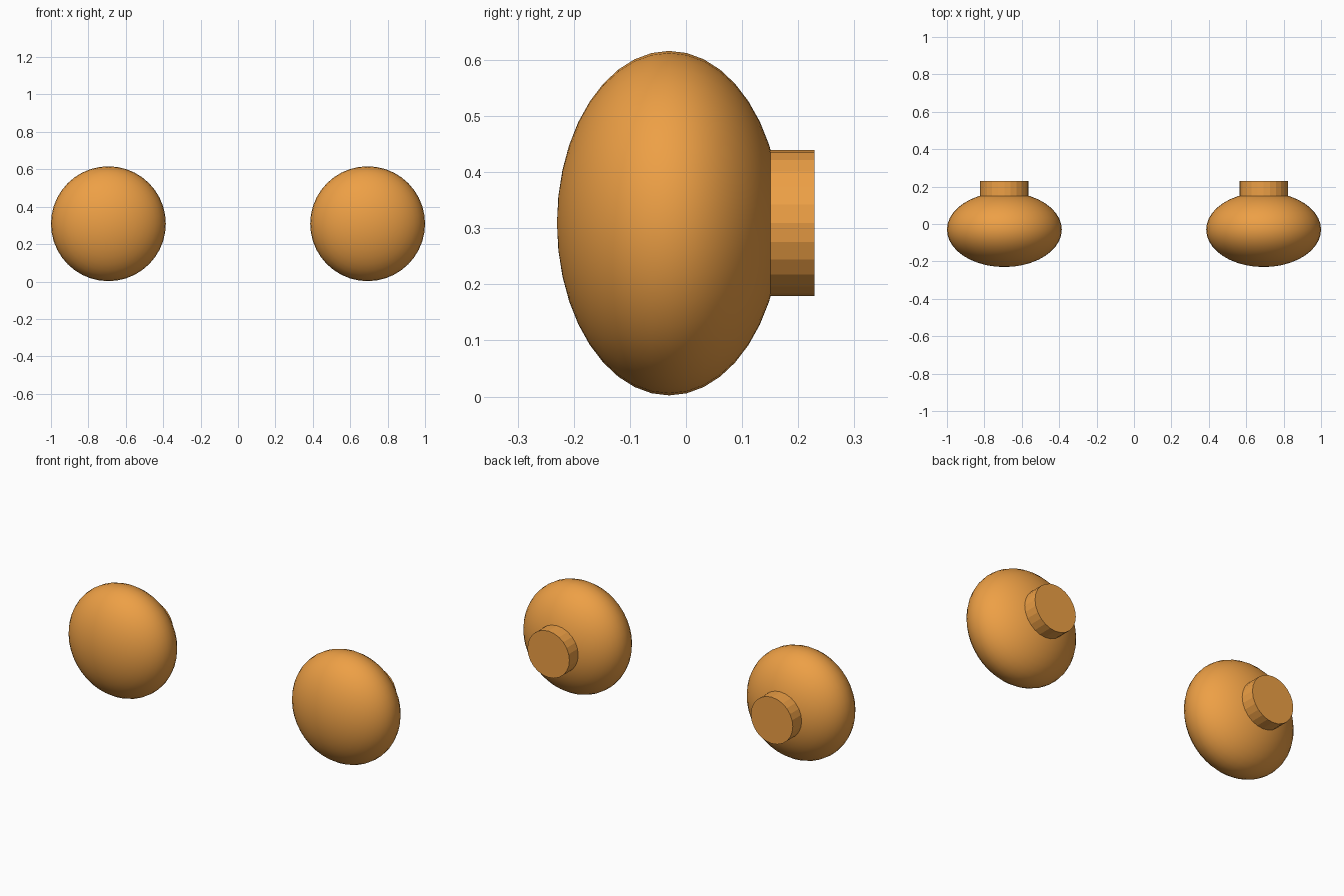
import bpy
import math

if "Cube" in bpy.data.objects:
    bpy.data.objects.remove(bpy.data.objects["Cube"])

mat = bpy.data.materials.new("orange")
mat.diffuse_color = (0.85, 0.35, 0.06, 1)
mat.use_nodes = True
mat.node_tree.nodes["Principled BSDF"].inputs["Base Color"].default_value = mat.diffuse_color


def finish(obj, name):
    obj.name = name
    obj.data.materials.append(mat)


def knob(side, x):
    # Flattened round head, smooth shaded, pole axis facing front
    bpy.ops.mesh.primitive_uv_sphere_add(segments=40, ring_count=20, radius=1,
                                         location=(x, -0.03, 0.309),
                                         rotation=(math.pi / 2, 0, 0))
    head = bpy.context.object
    head.scale = (0.307, 0.307, 0.2)
    bpy.ops.object.transform_apply(location=False, rotation=True, scale=True)
    bpy.ops.object.shade_smooth()
    finish(head, side + "_knob_head")

    # Faceted stem at the back, sunk into the head
    y0, y1 = 0.08, 0.229
    bpy.ops.mesh.primitive_cylinder_add(vertices=24, radius=0.13, depth=y1 - y0,
                                        location=(x, (y0 + y1) / 2, 0.309),
                                        rotation=(math.pi / 2, 0, 0))
    finish(bpy.context.object, side + "_knob_stem")


# Matching pair of knobs
for side, x in (("left", -0.693), ("right", 0.693)):
    knob(side, x)
